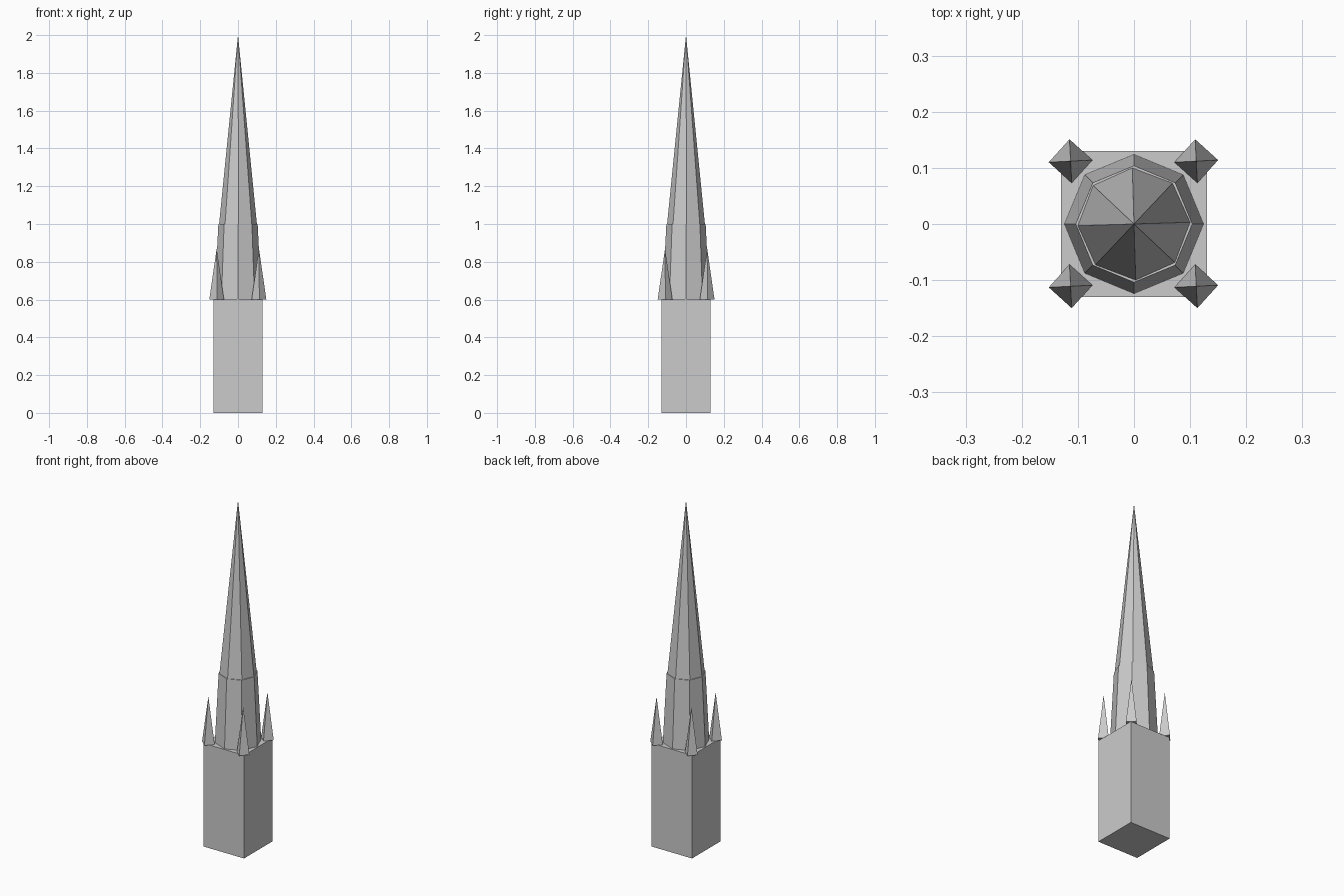
import bpy
import math

cube = bpy.data.objects.get("Cube")
if cube:
    bpy.data.objects.remove(cube, do_unlink=True)

stone = bpy.data.materials.new("grey_stone")
stone.use_nodes = True
GREY = (0.6, 0.6, 0.6, 1)
stone.diffuse_color = GREY
stone.node_tree.nodes["Principled BSDF"].inputs["Base Color"].default_value = GREY


def tapered(name, sides, r_low, r_high, z_low, z_high, x=0, y=0, turn=0):
    """Flat-faced prism, frustum or cone standing between two heights."""
    bpy.ops.mesh.primitive_cone_add(
        vertices=sides, radius1=r_low, radius2=r_high, depth=z_high - z_low,
        location=(x, y, (z_low + z_high) / 2), rotation=(0, 0, turn))
    obj = bpy.context.object
    obj.name = name
    obj.data.materials.append(stone)
    return obj


# Square shaft of the tower
HALF = 0.13
tapered("tower_base", 4, HALF * math.sqrt(2), HALF * math.sqrt(2),
        0, 0.6, turn=math.pi / 4)

# Octagonal drum and the tall spire above it
tapered("octagonal_drum", 8, 0.124, 0.104, 0.6, 1.0)
tapered("spire", 8, 0.1, 0, 1.0, 2.0, turn=0.03)

# Corner pinnacles
for side, x in (("right", -0.113), ("left", 0.111)):
    for end, y in (("front", -0.111), ("back", 0.112)):
        tapered(f"pinnacle_{end}_{side}", 4, 0.039, 0, 0.6, 0.87, x, y, turn=0.05)
